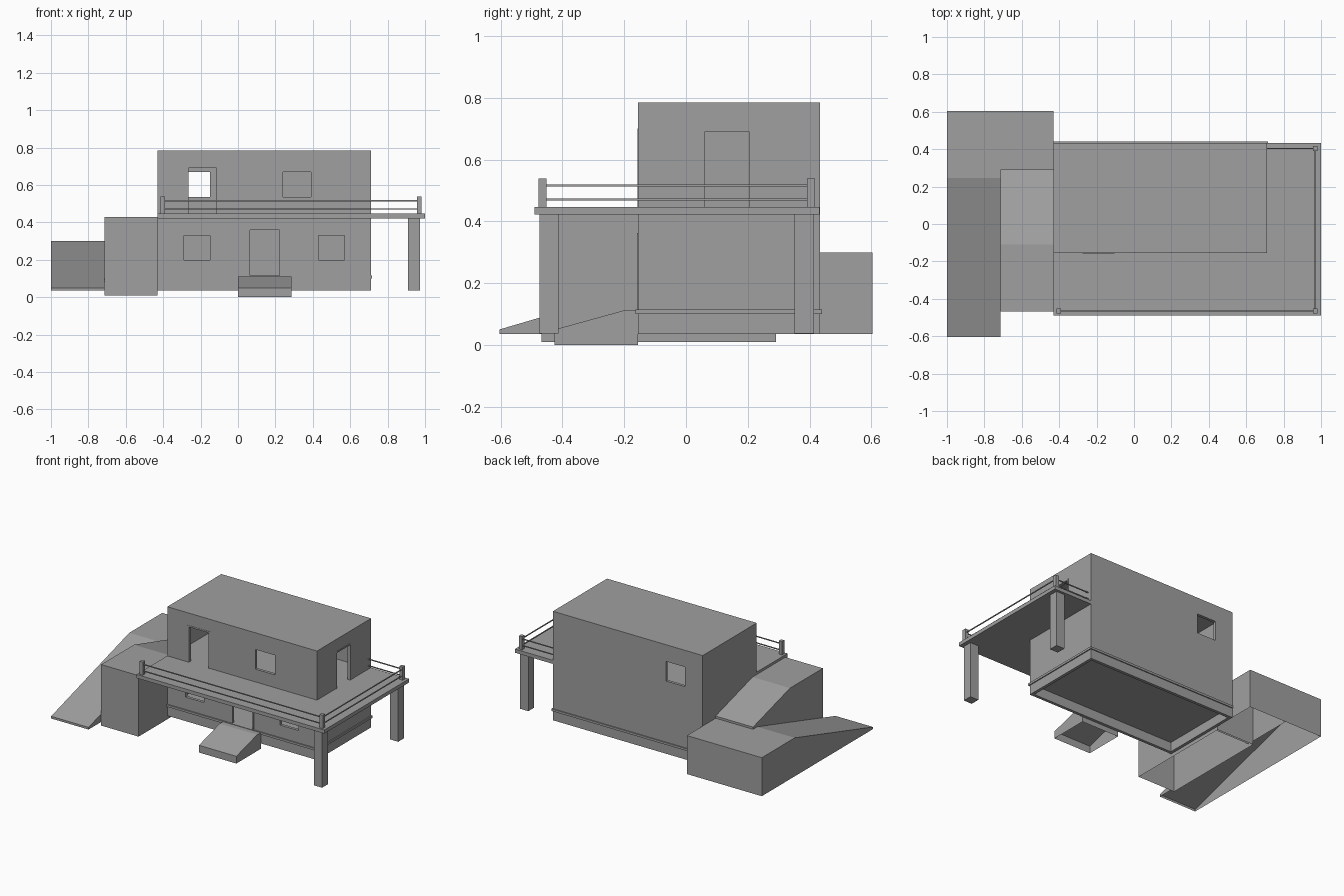
import bpy
import bmesh

cube = bpy.data.objects.get("Cube")
if cube:
    bpy.data.objects.remove(cube, do_unlink=True)

# One plain grey for the whole model
GREY = (0.35, 0.35, 0.35, 1)
grey = bpy.data.materials.new("plain grey")
grey.use_nodes = True
grey.diffuse_color = GREY
grey.node_tree.nodes["Principled BSDF"].inputs["Base Color"].default_value = GREY


def prism(name, profile, x0, x1, open_bottom=False):
    """Extrude a (y, z) profile along x; its closing edge is the underside."""
    bm = bmesh.new()
    a, b = [[bm.verts.new((x, y, z)) for y, z in profile] for x in (x0, x1)]
    n = len(profile)
    bm.faces.new(a)
    bm.faces.new(b)
    for i in range(n - 1 if open_bottom else n):
        j = (i + 1) % n
        bm.faces.new((a[i], a[j], b[j], b[i]))
    bmesh.ops.recalc_face_normals(bm, faces=bm.faces)
    mesh = bpy.data.meshes.new(name)
    bm.to_mesh(mesh)
    bm.free()
    mesh.materials.append(grey)
    obj = bpy.data.objects.new(name, mesh)
    bpy.context.collection.objects.link(obj)
    return obj


def box(name, x, y, z, open_bottom=False):
    profile = [(y[0], z[0]), (y[0], z[1]), (y[1], z[1]), (y[1], z[0])]
    return prism(name, profile, x[0], x[1], open_bottom)


def cut(target, x, y, z):
    """Subtract a box from the target and drop the cutter."""
    cutter = box("cutter", x, y, z)
    cutter.hide_render = True
    mod = target.modifiers.new("cut", 'BOOLEAN')
    mod.operation = 'DIFFERENCE'
    mod.solver = 'EXACT'
    mod.object = cutter
    bpy.context.view_layer.objects.active = target
    bpy.ops.object.modifier_apply(modifier=mod.name)
    bpy.data.objects.remove(cutter, do_unlink=True)


# House shell
L, R, F, B = -0.43, 0.71, -0.155, 0.433
T = 0.02
house = box("house_walls", (L, R), (F, B), (0.035, 0.785))
cut(house, (L + T, R - T), (F + T, B - T), (0, 0.785 - T))

front = (F - 0.05, F + 0.05)
back = (B - 0.05, B + 0.05)
side = (R - 0.05, R + 0.05)
for span, wall, height in [
    ((-0.275, -0.105), front, (0.447, 0.70)),   # upper front door
    ((0.24, 0.39), front, (0.535, 0.67)),       # upper front window
    ((-0.29, -0.15), front, (0.20, 0.33)),      # lower front windows
    ((0.43, 0.57), front, (0.20, 0.33)),
    ((0.065, 0.225), front, (0.115, 0.36)),     # lower front door
    ((-0.295, -0.15), back, (0.535, 0.67)),     # rear window
]:
    cut(house, span, wall, height)
cut(house, side, (0.05, 0.215), (0.447, 0.70))  # upper side door

# Thin frames lining the upper doors
W = 0.01
fy = (F - 0.002, F + T)
box("front_door_jamb_right", (-0.275, -0.275 + W), fy, (0.447, 0.70))
box("front_door_jamb_left", (-0.105 - W, -0.105), fy, (0.447, 0.70))
box("front_door_lintel", (-0.275, -0.105), fy, (0.70 - W, 0.70))
sx = (R - T, R + 0.002)
box("side_door_jamb_front", sx, (0.05, 0.05 + W), (0.447, 0.70))
box("side_door_jamb_back", sx, (0.215 - W, 0.215), (0.447, 0.70))
box("side_door_lintel", sx, (0.05, 0.215), (0.70 - W, 0.70))

# Lower door standing open into the house
box("lower_door", (0.222, 0.229), (F - 0.003, F + 0.16), (0.115, 0.363))

# Ground floor slab that shows outside as a trim band
box("floor_and_trim", (L, R + 0.007), (F - 0.008, B + 0.007), (0.1, 0.115))

# Upper deck, also the upper floor, and its legs
box("deck", (L, 1.0), (-0.49, B - 0.001), (0.422, 0.447))
for name, y in (("front", -0.475), ("back", 0.352)):
    box(name + "_deck_leg", (0.91, 0.973), (y, y + 0.063), (0.037, 0.422))

# Railing posts and rails
xl, xr, yf, yb = -0.402, 0.968, -0.465, 0.404
for name, x, y in (("left_rail_post", xl, yf), ("corner_rail_post", xr, yf),
                   ("back_rail_post", xr, yb)):
    box(name, (x - 0.012, x + 0.012), (y - 0.013, y + 0.013), (0.447, 0.538))
r = 0.003
for name, z in (("lower", 0.471), ("upper", 0.516)):
    h = (z - r, z + r)
    box(name + "_front_rail", (xl, xr), (yf - r, yf + r), h)
    box(name + "_side_rail", (xr - r, xr + r), (yf, yb), h)
    box(name + "_back_rail", (R, xr), (yb - r, yb + r), h)

# Entry ramp before the lower door
prism("entry_ramp", [(-0.425, 0), (-0.425, 0.05), (-0.2, 0.112), (F, 0.112), (F, 0)],
      0.0, 0.285, True)

# Side access: upper platform with slope, landing, and long ramp to the ground
prism("upper_platform", [(-0.467, 0.01), (-0.467, 0.43), (-0.11, 0.43),
                         (0.292, 0.315), (0.292, 0.01)], -0.715, L, True)
box("landing", (-0.715, L), (0.246, 0.604), (0.035, 0.3), True)
prism("long_ramp", [(-0.604, 0.035), (-0.604, 0.05), (0.246, 0.3),
                    (0.604, 0.3), (0.604, 0.035)], -1.0, -0.715, True)
